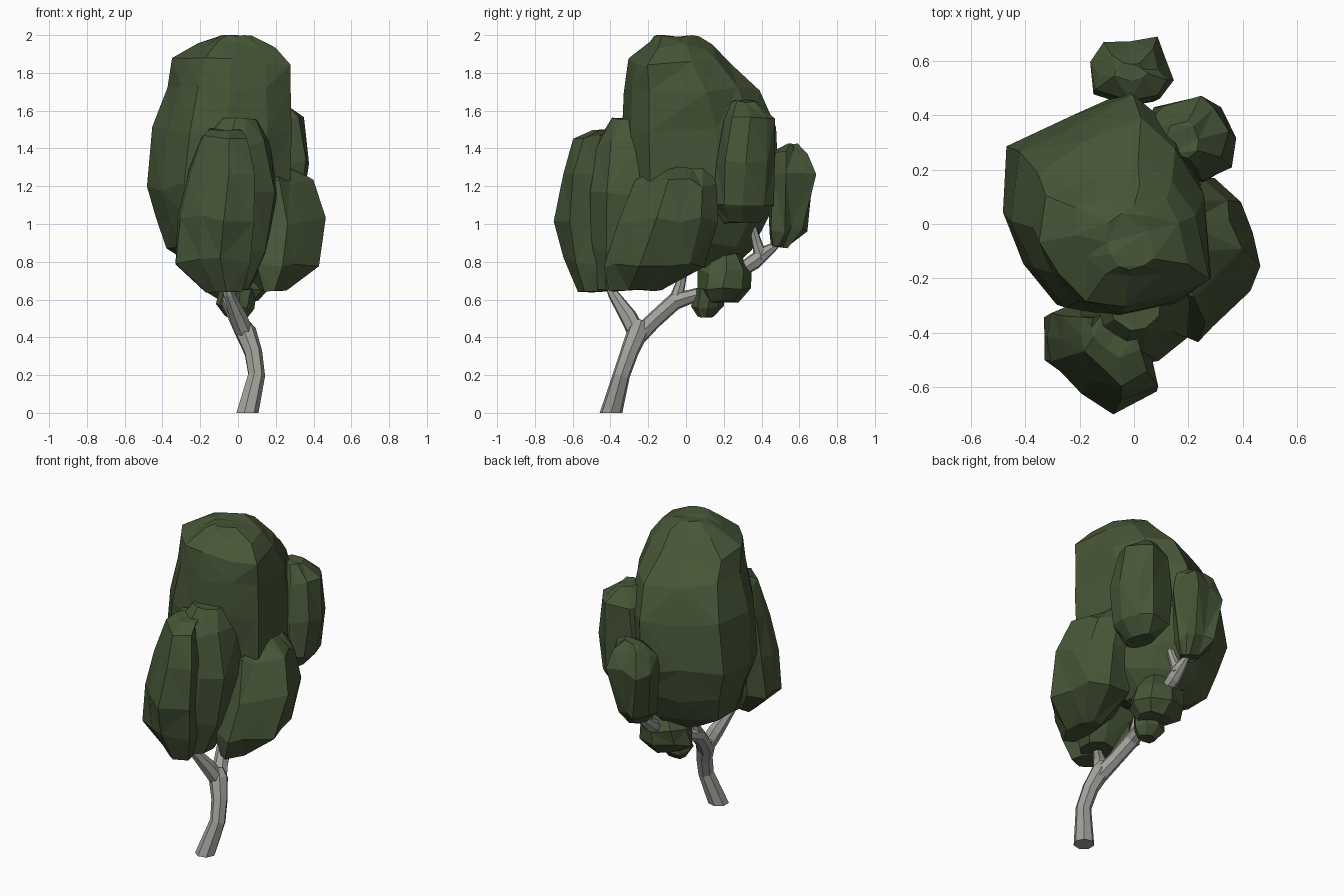
import bpy, bmesh, math, random
from mathutils import Vector

random.seed(4)


def material(name, rgb):
    m = bpy.data.materials.new(name)
    m.diffuse_color = (*rgb, 1)
    return m


LEAF = material("leaf green", (0.061, 0.092, 0.038))
BARK = material("bark grey", (0.36, 0.36, 0.33))


def loft(name, rings, mat, triangulate=False):
    """Skin a stack of equal-sided rings into one closed flat-shaded mesh."""
    bm = bmesh.new()
    loops = [[bm.verts.new(p) for p in ring] for ring in rings]
    n = len(loops[0])
    for a, b in zip(loops, loops[1:]):
        for i in range(n):
            j = (i + 1) % n
            bm.faces.new((a[i], a[j], b[j], b[i]))
    for end in (loops[0], loops[-1]):
        bm.faces.new(end)
    if triangulate:
        bmesh.ops.triangulate(bm, faces=bm.faces[:])
    bmesh.ops.recalc_face_normals(bm, faces=bm.faces[:])
    me = bpy.data.meshes.new(name)
    bm.to_mesh(me)
    bm.free()
    me.materials.append(mat)
    ob = bpy.data.objects.new(name, me)
    bpy.context.collection.objects.link(ob)
    return ob


def foliage(name, outline, rows, rough=0.012):
    """Leaf clump: a plan outline fitted to rows of (z, x min, x max, y min, y max)."""
    xs, ys = [p[0] for p in outline], [p[1] for p in outline]
    unit = [((x - min(xs)) / (max(xs) - min(xs)), (y - min(ys)) / (max(ys) - min(ys)))
            for x, y in outline]
    rings = []
    for k, (z, x0, x1, y0, y1) in enumerate(rows):
        inner = 0 < k < len(rows) - 1
        jit = rough if inner else rough * 0.3
        rings.append([Vector((x0 + u * (x1 - x0) + random.uniform(-jit, jit),
                              y0 + v * (y1 - y0) + random.uniform(-jit, jit),
                              min(z + 2 * random.uniform(-jit, jit), 2.0)))
                      for u, v in unit])
    return loft(name, rings, LEAF, True)


def branch(name, path, sides=7):
    """Tapered tube along (x, y, z, radius) points."""
    pts = [Vector(p[:3]) for p in path]
    rings = []
    for k, p in enumerate(pts):
        d = (pts[min(k + 1, len(pts) - 1)] - pts[max(k - 1, 0)]).normalized()
        if path[k][2] == 0:
            d = Vector((0, 0, 1))        # flat foot on the ground
        u = Vector((1, 0, 0))
        u = (u - d * u.dot(d)).normalized()
        v = d.cross(u)
        rings.append([p + path[k][3] * 1.06 * (u * math.cos(t) + v * math.sin(t))
                      for t in (2 * math.pi * i / sides for i in range(sides))])
    return loft(name, rings, BARK)


# Trunk and limbs
branch("trunk", [(0.047, -0.397, 0, 0.058), (0.097, -0.342, 0.2, 0.044),
                 (0.08, -0.3, 0.32, 0.046), (0.04, -0.255, 0.43, 0.054),
                 (0.02, -0.24, 0.48, 0.035)])
branch("front_limb", [(0.045, -0.25, 0.40, 0.046), (0.0, -0.305, 0.51, 0.044),
                      (-0.05, -0.385, 0.63, 0.028), (-0.08, -0.44, 0.8, 0.02)])
branch("back_limb", [(0.045, -0.26, 0.40, 0.046), (0.0, -0.17, 0.49, 0.042),
                     (-0.04, -0.06, 0.59, 0.044), (-0.02, 0.1, 0.64, 0.030),
                     (0, 0.22, 0.71, 0.03), (0, 0.36, 0.8, 0.04),
                     (0, 0.42, 0.85, 0.034), (0, 0.48, 0.89, 0.018)])
branch("crown_limb", [(-0.04, -0.06, 0.58, 0.038), (-0.04, -0.03, 0.68, 0.026),
                      (-0.05, 0.0, 0.85, 0.02)])
branch("upper_twig", [(0, 0.40, 0.82, 0.036), (0.01, 0.375, 0.9, 0.026),
                      (0.03, 0.34, 1.03, 0.016)])

# Large crown
foliage("main_crown", [
    (0.29, -0.20), (0.24, 0.17), (0.14, 0.37), (-0.02, 0.50), (-0.23, 0.40),
    (-0.46, 0.28), (-0.48, 0.02), (-0.40, -0.16), (-0.28, -0.31), (-0.09, -0.35),
    (0.14, -0.30)], [
    (0.77, -0.22, 0.08, -0.02, 0.25), (0.88, -0.38, 0.20, -0.20, 0.35),
    (1.02, -0.43, 0.25, -0.27, 0.43),
    (1.20, -0.48, 0.28, -0.33, 0.50), (1.50, -0.45, 0.29, -0.35, 0.47),
    (1.72, -0.38, 0.29, -0.33, 0.38), (1.86, -0.34, 0.27, -0.30, 0.23),
    (1.95, -0.22, 0.19, -0.20, 0.14), (1.995, -0.10, 0.07, -0.17, 0.07)])

# Slanting clump at the very front
foliage("front_clump", [
    (0.09, -0.62), (0.06, -0.50), (-0.05, -0.40), (-0.22, -0.32), (-0.32, -0.35),
    (-0.34, -0.44), (-0.32, -0.52), (-0.20, -0.62), (-0.08, -0.69)], [
    (0.64, -0.18, 0.02, -0.57, -0.38), (0.80, -0.34, 0.06, -0.65, -0.31),
    (1.03, -0.33, 0.09, -0.69, -0.30), (1.27, -0.27, 0.08, -0.66, -0.30),
    (1.45, -0.19, 0.04, -0.60, -0.33), (1.50, -0.16, 0.02, -0.49, -0.33)])
# Broad clump between the front and right clumps
foliage("middle_clump", [
    (0.28, -0.43), (0.30, -0.24), (0.12, -0.14), (-0.12, -0.16), (-0.22, -0.30),
    (-0.18, -0.46), (0.0, -0.54), (0.14, -0.52)], [
    (0.65, -0.12, 0.06, -0.48, -0.28), (0.85, -0.20, 0.15, -0.52, -0.15),
    (1.15, -0.21, 0.22, -0.52, -0.13), (1.42, -0.20, 0.16, -0.48, -0.15),
    (1.56, -0.09, 0.10, -0.39, -0.21)])
foliage("right_clump", [
    (0.47, -0.21), (0.43, -0.06), (0.40, 0.07), (0.30, 0.17), (0.12, 0.15),
    (0.05, -0.10), (0.10, -0.36), (0.27, -0.43), (0.33, -0.37)], [
    (0.65, 0.12, 0.26, -0.41, -0.12), (0.77, 0.04, 0.43, -0.44, 0.10),
    (1.02, 0.05, 0.475, -0.36, 0.17), (1.22, 0.05, 0.39, -0.26, 0.17),
    (1.30, 0.12, 0.27, -0.13, 0.13)])
foliage("back_right_clump", [
    (0.37, 0.31), (0.31, 0.43), (0.25, 0.48), (0.08, 0.44), (0.04, 0.34),
    (0.09, 0.18), (0.25, 0.14), (0.35, 0.21)], [
    (1.01, 0.13, 0.26, 0.20, 0.39), (1.11, 0.07, 0.34, 0.15, 0.46),
    (1.32, 0.04, 0.37, 0.15, 0.48), (1.55, 0.06, 0.34, 0.19, 0.47),
    (1.65, 0.12, 0.24, 0.24, 0.38)])
foliage("back_clump", [
    (0.16, 0.53), (0.12, 0.60), (0.09, 0.69), (0.00, 0.67), (-0.09, 0.69),
    (-0.15, 0.58), (-0.15, 0.46), (0.0, 0.40), (0.12, 0.44)], [
    (0.88, -0.05, 0.05, 0.45, 0.54), (0.97, -0.12, 0.11, 0.43, 0.63),
    (1.25, -0.16, 0.15, 0.43, 0.68), (1.36, -0.13, 0.11, 0.46, 0.63),
    (1.42, -0.07, 0.05, 0.53, 0.59)], 0.015)

# Low clump with a small lobe hanging beneath it
ROUND = [(math.cos(a), math.sin(a)) for a in (2 * math.pi * i / 8 for i in range(8))]
foliage("low_clump", ROUND, [
    (0.59, -0.09, 0.11, 0.10, 0.28), (0.67, -0.17, 0.17, 0.06, 0.34),
    (0.76, -0.16, 0.16, 0.07, 0.35), (0.84, -0.08, 0.09, 0.13, 0.29)])
foliage("low_lobe", ROUND, [
    (0.51, -0.07, 0.05, 0.06, 0.15), (0.56, -0.12, 0.08, 0.03, 0.20),
    (0.66, -0.10, 0.10, 0.06, 0.20)], 0.01)
